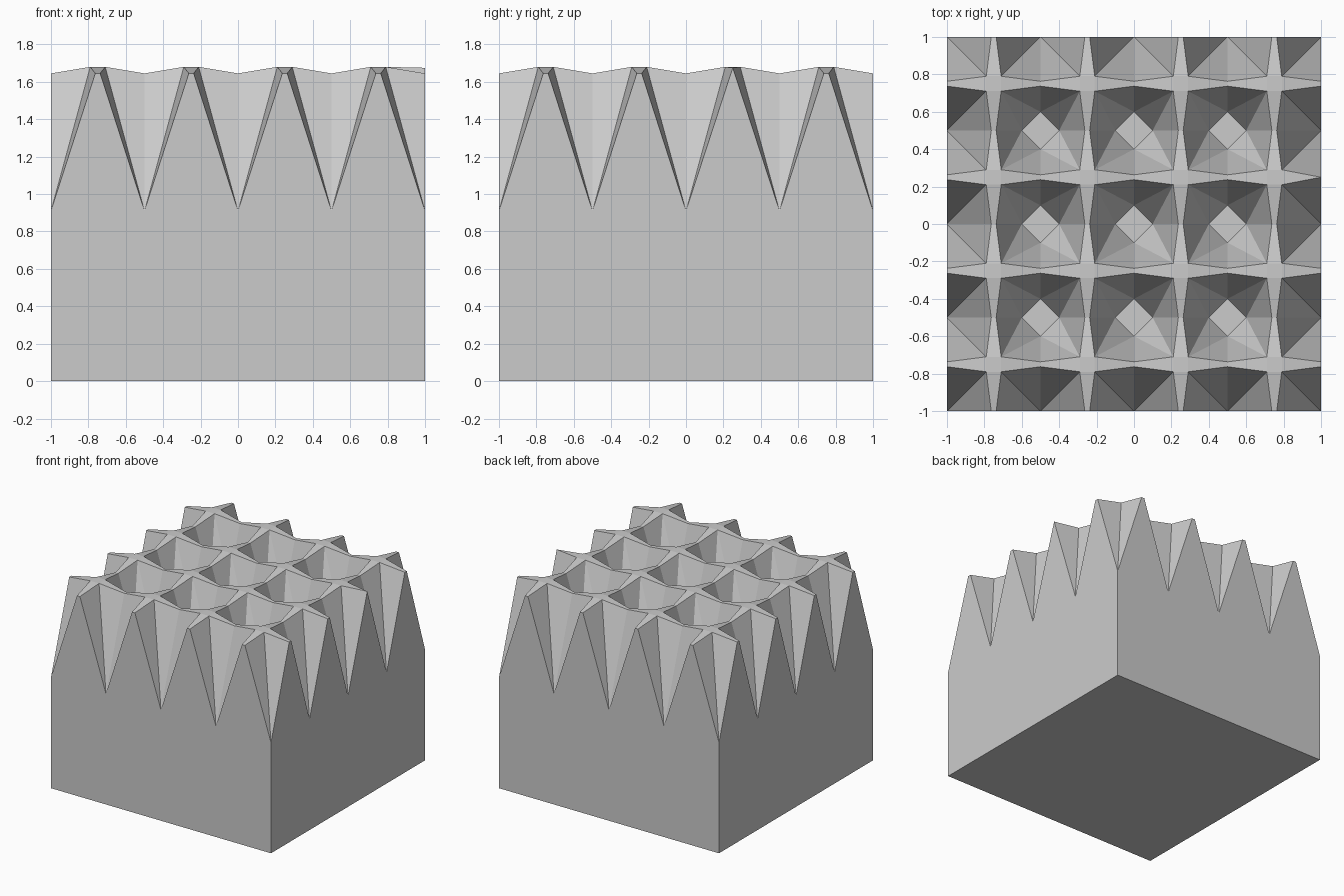
import bpy, bmesh
from mathutils import Vector

if "Cube" in bpy.data.objects:
    bpy.data.objects.remove(bpy.data.objects["Cube"])

H = 0.25                       # half cell
PK, PZ = 0.04, 1.68            # half width and height of the tooth top
TW, TZ = 0.013, 1.645          # half width and height of the ridge ends
PIT, FLOOR, FR = 0.91, 1.216, 0.10   # rim notch height, pit floor height and radius

bm = bmesh.new()


def face(*pts):
    return bm.faces.new([bm.verts.new(p) for p in pts])


def inner(v):
    return abs(v) < 0.99


centres = [-0.75, -0.25, 0.25, 0.75]
for cx in centres:
    for cy in centres:
        odd = cx == 0.75 and cy == 0.25     # one tooth has a sharp outer ridge

        # flat tooth top
        top = [(cx - PK, cy - PK, PZ), (cx + PK, cy - PK, PZ)]
        if odd:
            top.append((cx + PK, cy, PZ))
        top += [(cx + PK, cy + PK, PZ), (cx - PK, cy + PK, PZ)]
        face(*top)

        # four tapering ridges, plus the outer wall under any rim ridge
        for dx, dy in ((1, 0), (-1, 0), (0, 1), (0, -1)):
            def at(along, side, z):
                return (cx + dx * along - dy * side, cy + dy * along + dx * side, z)
            sharp = odd and dx == 1
            if not sharp:
                face(at(PK, -PK, PZ), at(H, -TW, TZ), at(H, TW, TZ), at(PK, PK, PZ))
            if not inner(cx + dx * H) or not inner(cy + dy * H):
                tips = [at(H, 0, 1.675)] if sharp else [at(H, TW, TZ), at(H, -TW, TZ)]
                face(at(H, -H, 0), at(H, H, 0), at(H, H, PIT), *tips, at(H, -H, PIT))

        # sloping corner facets running down into the pits
        for sx in (-1, 1):
            for sy in (-1, 1):
                px, py = cx + sx * H, cy + sy * H
                peak = (cx + sx * PK, cy + sy * PK, PZ)
                rim = [(px, cy + sy * TW, TZ)]
                if odd and sx == 1:
                    rim = [(cx + PK, cy, PZ), (px, cy, 1.675)]
                if inner(px) and inner(py):
                    d1, d2 = (px, py - sy * FR, FLOOR), (px - sx * FR, py, FLOOR)
                    rim += [d1, d2]
                    face(d1, d2, (px, py, FLOOR))      # quarter of the pit floor
                else:
                    rim.append((px, py, PIT))
                    # rim notches narrow to a point
                rim.append((cx + sx * TW, py, TZ))
                for a, b in zip(rim, rim[1:]):
                    face(peak, a, b)

        # underside tile
        face((cx - H, cy - H, 0), (cx - H, cy + H, 0), (cx + H, cy + H, 0), (cx + H, cy - H, 0))

bmesh.ops.remove_doubles(bm, verts=bm.verts, dist=0.0005)
bmesh.ops.recalc_face_normals(bm, faces=bm.faces)
mesh = bpy.data.meshes.new("spiked_block")
bm.to_mesh(mesh)
bm.free()
obj = bpy.data.objects.new("spiked_block", mesh)
bpy.context.collection.objects.link(obj)
